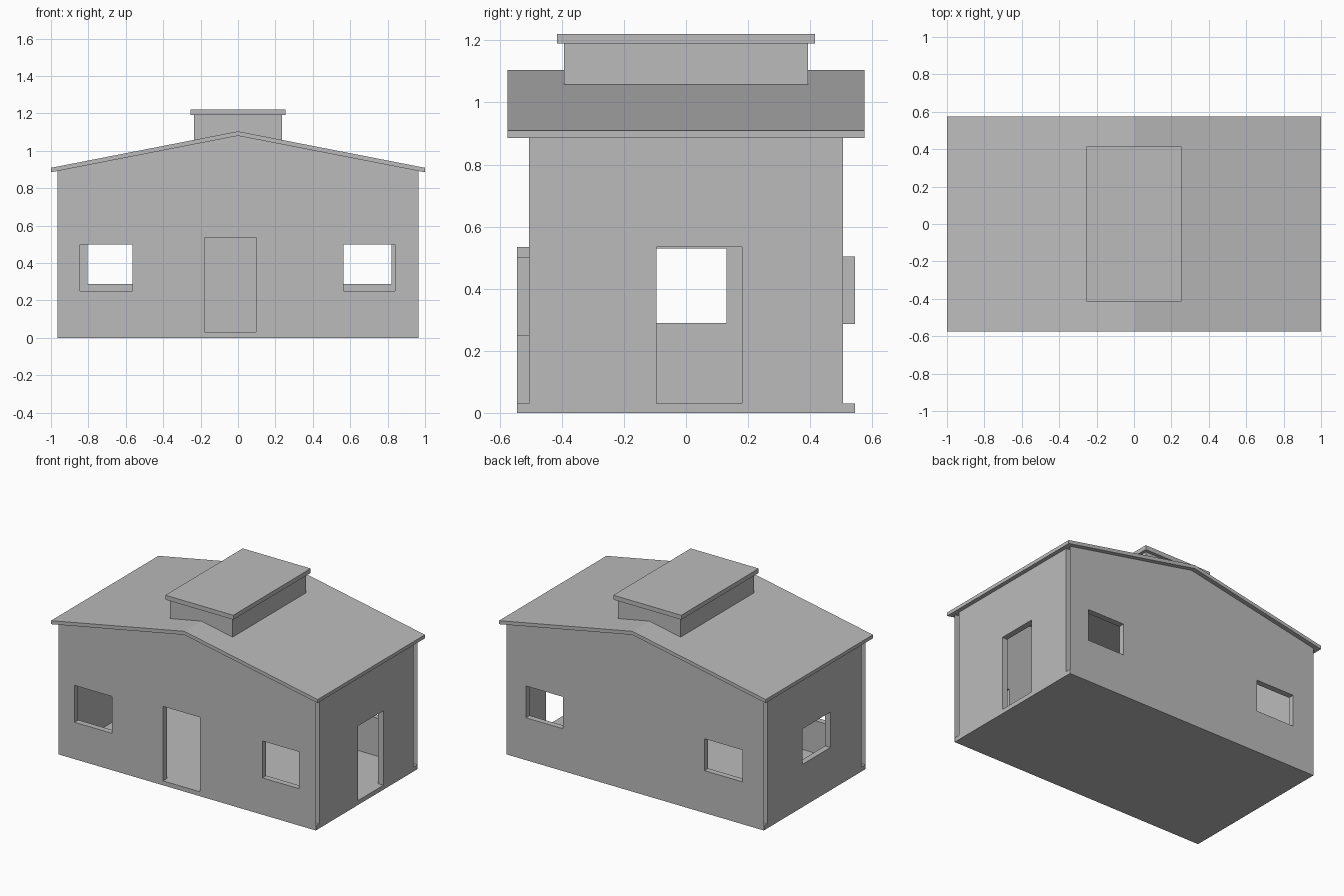
import bpy
import bmesh
from mathutils import Vector

if "Cube" in bpy.data.objects:
    bpy.data.objects.remove(bpy.data.objects["Cube"], do_unlink=True)

HALF_X, HALF_Y, THICK = 0.965, 0.545, 0.04
BASE, FLOOR = 0.005, 0.03
RIDGE, SLOPE = 1.08, 0.195

# One plain grey for the whole building
grey = bpy.data.materials.new("plain_grey")
grey.use_nodes = True
grey.diffuse_color = (0.5, 0.5, 0.5, 1)
grey.node_tree.nodes["Principled BSDF"].inputs["Base Color"].default_value = (0.5, 0.5, 0.5, 1)


def finish(name, bm):
    mesh = bpy.data.meshes.new(name)
    bm.to_mesh(mesh)
    bm.free()
    mesh.materials.append(grey)
    obj = bpy.data.objects.new(name, mesh)
    bpy.context.collection.objects.link(obj)
    return obj


def box(name, half_x, half_y, low, high):
    bm = bmesh.new()
    bmesh.ops.create_cube(bm, size=1)
    for v in bm.verts:
        v.co = Vector((v.co.x * 2 * half_x, v.co.y * 2 * half_y,
                       low + (v.co.z + 0.5) * (high - low)))
    return finish(name, bm)


def prism(name, outline, half_y):
    """Extrude an x-z outline along y."""
    bm = bmesh.new()
    face = bm.faces.new([bm.verts.new((x, -half_y, z)) for x, z in outline])
    moved = bmesh.ops.extrude_face_region(bm, geom=[face], use_keep_orig=True)["geom"]
    bmesh.ops.translate(bm, vec=(0, 2 * half_y, 0),
                        verts=[g for g in moved if isinstance(g, bmesh.types.BMVert)])
    bmesh.ops.recalc_face_normals(bm, faces=bm.faces)
    return finish(name, bm)


def wall(name, half, top, place, inward, holes):
    """Hollow wall with lined openings (u0, u1, z0, z1) and open ends."""
    us = sorted({-half, 0, half} | {u for h in holes for u in h[:2]})
    zs = sorted({BASE} | {z for h in holes for z in h[2:]})
    bm = bmesh.new()
    grid = {}
    for i, u in enumerate(us):
        for j, z in enumerate(zs + [top(u)]):
            grid[i, j] = bm.verts.new(place(u, z))
    for i in range(len(us) - 1):
        for j in range(len(zs)):
            mid_u = (us[i] + us[i + 1]) / 2
            mid_z = (zs[j] + zs[j + 1]) / 2 if j + 1 < len(zs) else top(0)
            if not any(a < mid_u < b and c < mid_z < d for a, b, c, d in holes):
                bm.faces.new([grid[i, j], grid[i + 1, j],
                              grid[i + 1, j + 1], grid[i, j + 1]])
    loose = [v for v in bm.verts if not v.link_faces]
    bmesh.ops.delete(bm, geom=loose, context='VERTS')
    moved = bmesh.ops.extrude_face_region(bm, geom=bm.faces[:], use_keep_orig=True)["geom"]
    bmesh.ops.translate(bm, vec=inward,
                        verts=[g for g in moved if isinstance(g, bmesh.types.BMVert)])
    bmesh.ops.recalc_face_normals(bm, faces=bm.faces)
    # Take the two end caps off, leaving the corner slots open
    along = Vector(place(1, 0)) - Vector(place(0, 0))
    ends = [f for f in bm.faces if abs(f.calc_center_median().dot(along)) > half - 0.001]
    bmesh.ops.delete(bm, geom=ends, context='FACES')
    return finish(name, bm)


def gable(x):
    return RIDGE - SLOPE * abs(x)


def eave(y):
    return gable(HALF_X)


# Floor
box("base_plate", HALF_X, HALF_Y, 0, BASE)
box("floor", HALF_X - 0.001, HALF_Y - 0.001, BASE, FLOOR)

# Walls with their doors and windows
wall("front_wall", HALF_X, gable, lambda u, z: (u, -HALF_Y, z), (0, THICK, 0),
     [(-0.845, -0.565, 0.25, 0.5), (-0.18, 0.095, FLOOR, 0.535), (0.565, 0.84, 0.25, 0.5)])
wall("back_wall", HALF_X, gable, lambda u, z: (u, HALF_Y, z), (0, -THICK, 0),
     [(-0.805, -0.52, 0.287, 0.503), (0.54, 0.82, 0.287, 0.503)])
wall("left_wall", HALF_Y - THICK, eave, lambda u, z: (HALF_X, u, z), (-THICK, 0, 0),
     [(-0.095, 0.18, FLOOR, 0.535)])
wall("right_wall", HALF_Y - THICK, eave, lambda u, z: (-HALF_X, u, z), (THICK, 0, 0),
     [(-0.17, 0.13, 0.29, 0.53)])

# Gabled roof slab
lower = [(x, gable(x)) for x in (-1, 0, 1)]
upper = [(x, z + 0.024) for x, z in reversed(lower)]
prism("roof", lower + upper, 0.575)

# Raised roof vent with its flat cap
vent_x = 0.235
vent_base = [(x, gable(x) + 0.02) for x in (-vent_x, 0, vent_x)]
prism("roof_vent", vent_base + [(vent_x, 1.19), (-vent_x, 1.19)], 0.393)
box("vent_cap", 0.255, 0.415, 1.19, 1.22)
